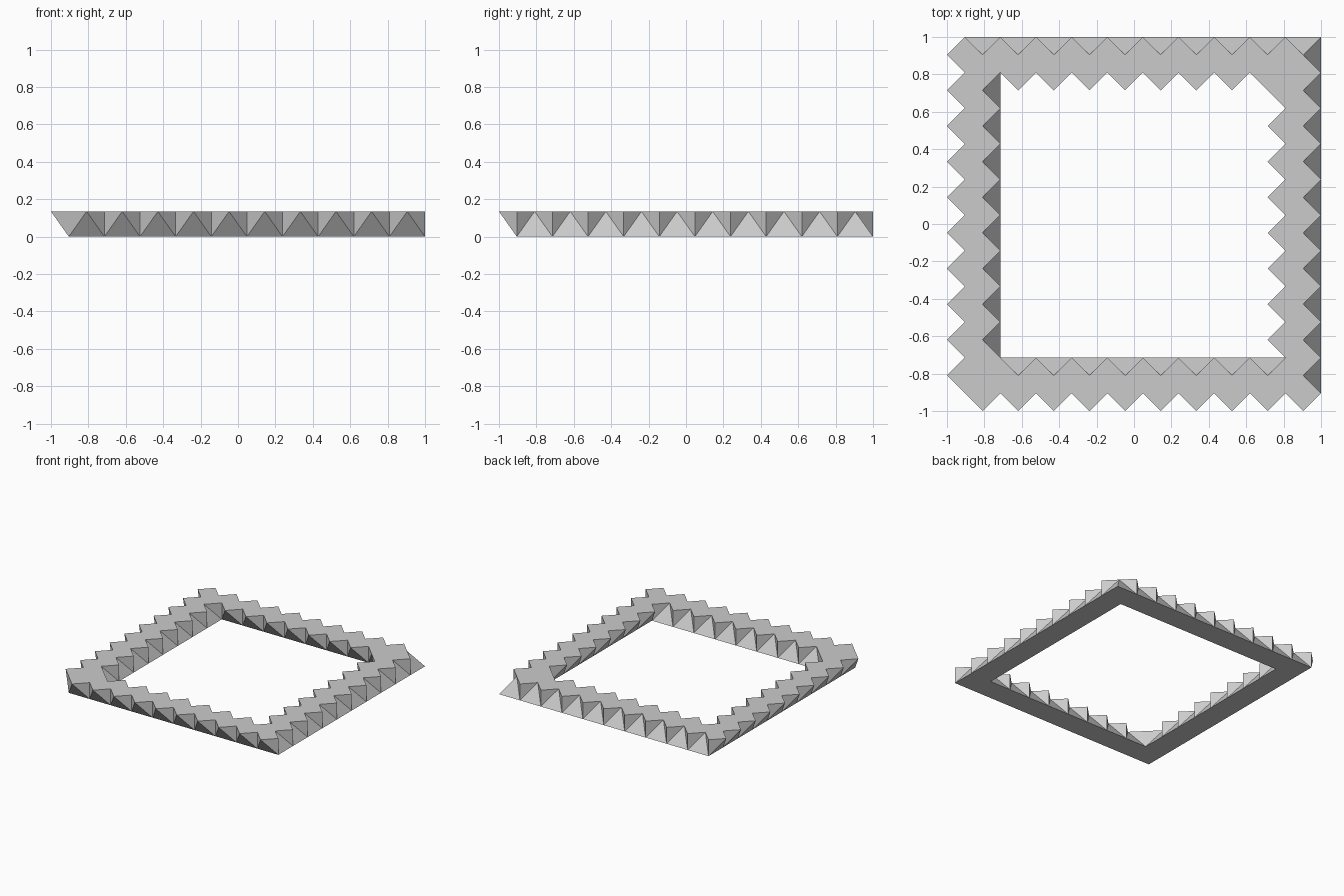
import bpy, bmesh

if "Cube" in bpy.data.objects:
    bpy.data.objects.remove(bpy.data.objects["Cube"])

U = 2 / 21            # half of one tooth
H = U * 2 ** 0.5      # frame height

grey = bpy.data.materials.new("plain grey")
grey.diffuse_color = (0.6, 0.6, 0.6, 1)
grey.use_nodes = True
grey.node_tree.nodes["Principled BSDF"].inputs["Base Color"].default_value = grey.diffuse_color

bm = bmesh.new()
cache = {}


def vert(u, v, top):
    """Shared vertex on the half-tooth grid."""
    key = (u, v, top)
    if key not in cache:
        cache[key] = bm.verts.new((u * U - 1, v * U - 1, H if top else 0))
    return cache[key]


def square(a, b):
    """Counter-clockwise grid points of a square, one per tooth."""
    n = range(a, b, 2)
    return ([(i, a) for i in n] + [(b, i) for i in n]
            + [(a + b - i, b) for i in n] + [(a, a + b - i) for i in n])


def peak(p, q):
    """Upper point of the tooth standing on edge p-q, leaning to -x or -y."""
    return ((p[0] + q[0]) // 4 * 2, (p[1] + q[1]) // 4 * 2)


def toothed_wall(a, b):
    """Straight lower edge, zigzag upper edge; returns upper and lower loops."""
    pts = square(a, b)
    rim = []
    for i, p in enumerate(pts):
        before = peak(pts[i - 1], p)
        q = pts[(i + 1) % len(pts)]
        after = peak(p, q)
        # tooth face
        bm.faces.new((vert(*p, 0), vert(*q, 0), vert(*after, 1)))
        # upright faces either side of each lower point, none at a shared peak
        if before != after:
            for m, n in ((before, p), (p, after)):
                bm.faces.new((vert(*p, 0), vert(*n, 1), vert(*m, 1)))
            rim += [vert(*p, 1), vert(*after, 1)]
    return rim, [vert(*p, 0) for p in pts]


outer_top, outer_low = toothed_wall(1, 21)
inner_top, inner_low = toothed_wall(3, 19)

# flat top and flat underside
for loops in ((outer_top, inner_top), (outer_low, inner_low)):
    edges = []
    for loop in loops:
        for i, v in enumerate(loop):
            w = loop[(i + 1) % len(loop)]
            edges.append(bm.edges.get((v, w)) or bm.edges.new((v, w)))
    bmesh.ops.triangle_fill(bm, edges=edges, use_beauty=True)

bmesh.ops.recalc_face_normals(bm, faces=bm.faces[:])

mesh = bpy.data.meshes.new("toothed_frame")
bm.to_mesh(mesh)
bm.free()
mesh.materials.append(grey)
frame = bpy.data.objects.new("toothed_frame", mesh)
bpy.context.collection.objects.link(frame)
